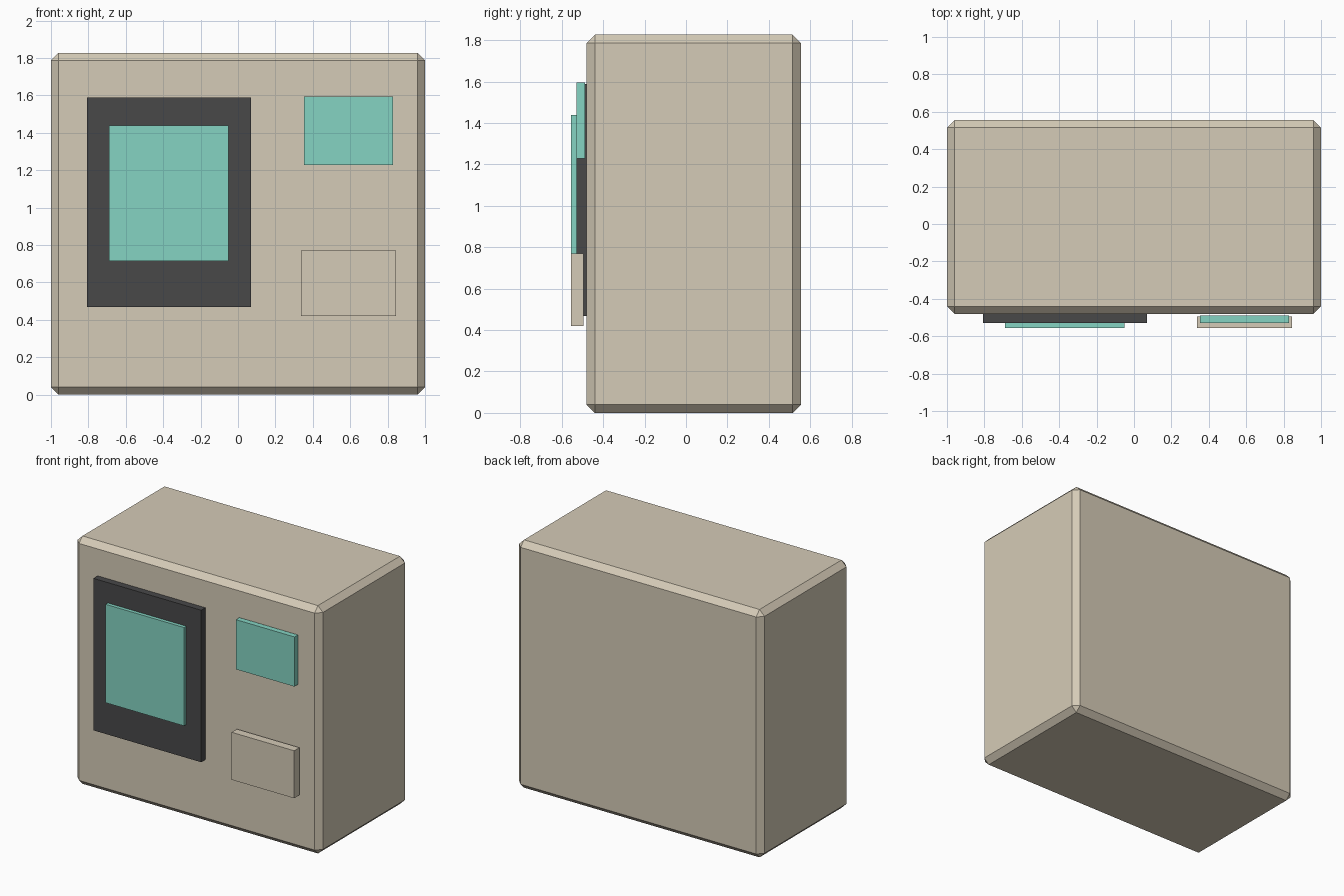
import bpy, bmesh

if "Cube" in bpy.data.objects:
    bpy.data.objects.remove(bpy.data.objects["Cube"])


def srgb(r, g, b):
    f = lambda c: c / 12.92 if c <= 0.04045 else ((c + 0.055) / 1.055) ** 2.4
    return tuple(f(c / 255) for c in (r, g, b)) + (1.0,)


def material(name, rgb):
    m = bpy.data.materials.new(name)
    m.diffuse_color = srgb(*rgb)
    m.use_nodes = True
    m.node_tree.nodes["Principled BSDF"].inputs["Base Color"].default_value = m.diffuse_color
    return m


beige = material("beige", (213, 203, 183))
charcoal = material("charcoal", (72, 72, 73))
teal = material("teal", (133, 211, 194))


def box(name, x, y, z, mat, chamfer=0):
    bm = bmesh.new()
    bmesh.ops.create_cube(bm, size=1)
    for v in bm.verts:
        v.co = [(lo + hi) / 2 + c * (hi - lo) for c, (lo, hi) in zip(v.co, (x, y, z))]
    if chamfer:
        bmesh.ops.bevel(bm, geom=bm.edges[:], offset=chamfer, segments=1,
                        affect='EDGES', profile=0.5)
    me = bpy.data.meshes.new(name)
    bm.to_mesh(me)
    bm.free()
    me.materials.append(mat)
    ob = bpy.data.objects.new(name, me)
    bpy.context.collection.objects.link(ob)
    return ob


# Chamfered cabinet
box("cabinet", (-1, 1), (-0.48, 0.555), (0, 1.826), beige, 0.04)
# Large screen and its dark surround
box("screen_frame", (-0.808, 0.07), (-0.529, -0.48), (0.468, 1.588), charcoal)
box("screen", (-0.69, -0.052), (-0.555, -0.529), (0.713, 1.438), teal)
# Small display and panel on the right, standing just off the front
box("small_display", (0.353, 0.83), (-0.528, -0.488), (1.228, 1.594), teal)
box("front_panel", (0.337, 0.846), (-0.555, -0.494), (0.42, 0.77), beige)
